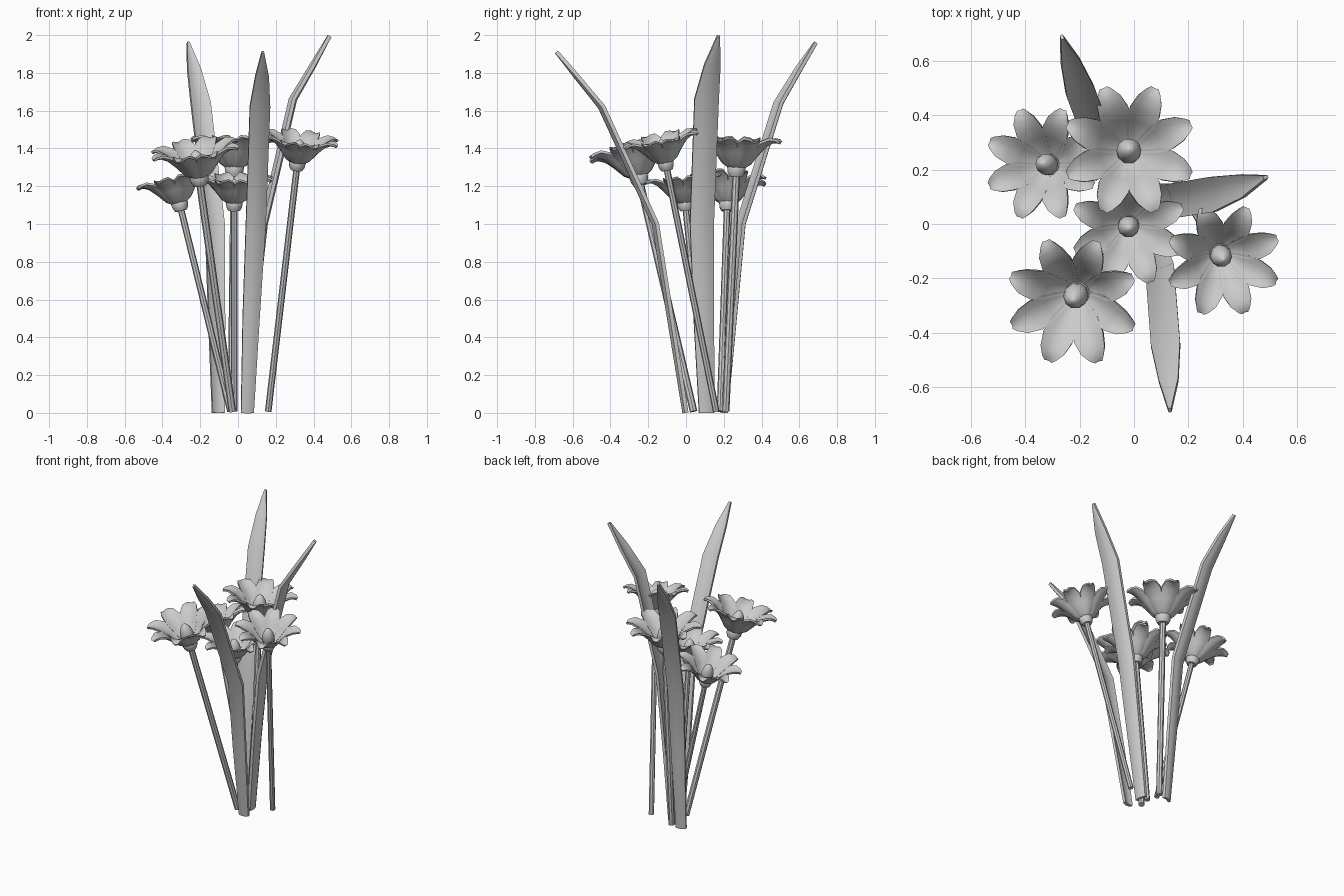
import bpy, math
from mathutils import Vector as V

if "Cube" in bpy.data.objects:
    bpy.data.objects.remove(bpy.data.objects["Cube"])


def make(name, parts, angle=40):
    """One object from lofts; each loft is a list of equal-length rings."""
    verts, faces = [], []
    for rings in parts:
        o, n = len(verts), len(rings[0])
        for r in rings:
            verts += [tuple(p) for p in r]
        for i in range(len(rings) - 1):
            for j in range(n):
                k = (j + 1) % n
                a, b = o + i * n, o + (i + 1) * n
                faces.append((a + j, a + k, b + k, b + j))
        faces.append(tuple(o + j for j in reversed(range(n))))
        faces.append(tuple(o + (len(rings) - 1) * n + j for j in range(n)))
    me = bpy.data.meshes.new(name)
    me.from_pydata(verts, [], faces)
    ob = bpy.data.objects.new(name, me)
    bpy.context.collection.objects.link(ob)
    bpy.ops.object.select_all(action='DESELECT')
    ob.select_set(True)
    bpy.context.view_layer.objects.active = ob
    bpy.ops.object.mode_set(mode='EDIT')
    bpy.ops.mesh.select_all(action='SELECT')
    bpy.ops.mesh.normals_make_consistent(inside=False)
    bpy.ops.object.mode_set(mode='OBJECT')
    bpy.ops.object.shade_smooth_by_angle(angle=math.radians(angle))
    return ob


def blade(path, widths, side, thick, cup):
    """Thin curved strip following a path; edges lifted by cup."""
    rings = []
    for i, (p, w) in enumerate(zip(path, widths)):
        t = path[min(i + 1, len(path) - 1)] - path[max(i - 1, 0)]
        n = t.cross(side).normalized()
        if n.z < 0:
            n = -n
        row = lambda s, us: [p + side * w * u + n * (cup * w * (u * u - 0.5) + s * thick / 2) for u in us]
        us = (-1, -0.5, 0, 0.5, 1)
        rings.append(row(-1, us) + row(1, us[::-1]))
    return rings


def lathe(profile, n):
    """Rings around z for a list of (radius, height)."""
    return [[V((r * math.cos(math.tau * j / n), r * math.sin(math.tau * j / n), z))
             for j in range(n)] for r, z in profile]


# Shared flower head shape: petals, cup and centre bud
petals = []
for k in range(8):
    a = math.radians(22.5 + 45 * k)
    d, s = V((math.cos(a), math.sin(a), 0)), V((-math.sin(a), math.cos(a), 0))
    prof = [(.025, .045), (.07, .075), (.11, .13), (.155, .178), (.2, .2), (.23, .198), (.243, .19)]
    path = [d * r + V((0, 0, z)) for r, z in prof]
    petals.append(blade(path, (.016, .034, .05, .058, .047, .027, .014), s, .013, .3))
cup = lathe([(.036, 0), (.047, .02), (.052, .05), (.045, .065)], 10)
bud = lathe([(.03, .04), (.044, .08), (.046, .115), (.038, .15), (.022, .178), (.004, .192)], 10)

# Flowers: stem foot, head base, head scale
flowers = [
    ((-.035, .21), (-.02, .265, 1.25), 1.0),
    ((-.03, .04), (-.2, -.24, 1.205), 1.0),
    ((-.04, .18), (-.3, .217, 1.07), .87),
    ((-.02, .11), (-.02, .0, 1.07), .87),
    ((.16, .16), (.31, -.1, 1.285), .87),
]
for i, (foot, head, sc) in enumerate(flowers, 1):
    foot, head = V((*foot, .008)), V(head)
    axis = head - foot
    q = V((0, 0, 1)).rotation_difference(axis)
    r = .02 * sc
    make(f"stem_{i}", [[[foot + q @ p for p in ring]
                        for ring in lathe([(r, 0), (r, axis.length + .02)], 8)]])
    for name, parts in (("petals", petals), ("flower_cup", [cup]), ("flower_bud", [bud])):
        make(f"{name}_{i}", [[[head + q @ (p * sc) for p in ring] for ring in part] for part in parts])

# Long leaves: centre path, half-width factor
leaves = [
    ([(.035, .11, 0), (.085, .095, .5), (.14, .085, 1), (.295, .11, 1.66), (.4, .14, 1.84), (.485, .172, 1.995)], 1.2),
    ([(-.105, .205, 0), (-.115, .25, .5), (-.125, .295, 1), (-.2, .495, 1.64), (-.235, .6, 1.82), (-.265, .688, 1.96)], 1.0),
    ([(.05, -.005, 0), (.07, -.085, .5), (.095, -.165, 1), (.117, -.45, 1.62), (.128, -.58, 1.78), (.132, -.685, 1.91)], 1.0),
]
for i, (pts, w) in enumerate(leaves, 1):
    path = [V(p) for p in pts]
    d = path[-1] - path[0]
    side = V((-d.y, d.x, 0)).normalized()
    widths = [h * w for h in (.034, .045, .053, .054, .036, .006)]
    make(f"leaf_{i}", [blade(path, widths, side, .02, .25)])
